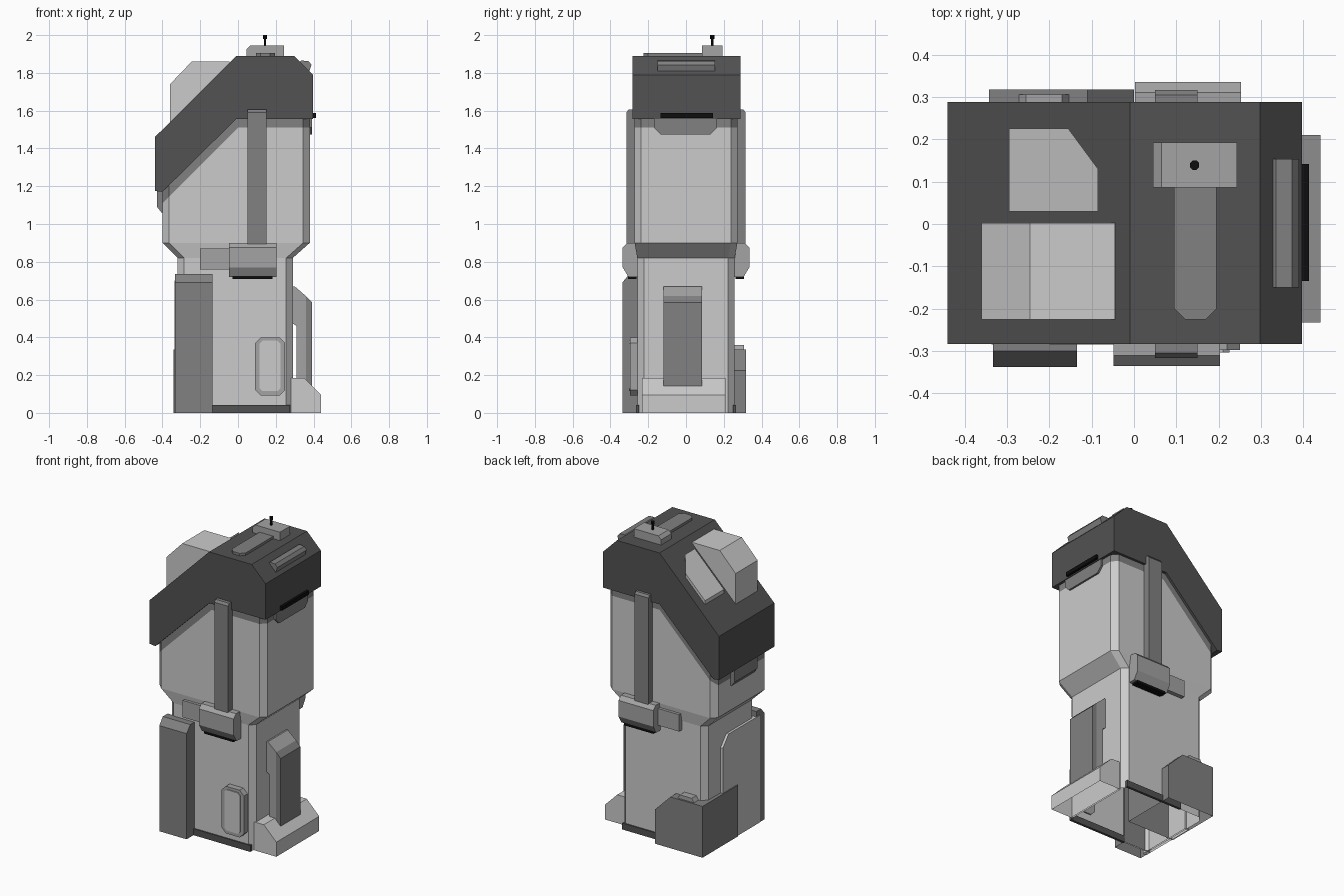
import bpy, bmesh
from mathutils import Vector

if "Cube" in bpy.data.objects:
    bpy.data.objects.remove(bpy.data.objects["Cube"])


def material(name, v):
    m = bpy.data.materials.new(name)
    m.diffuse_color = (v, v, v, 1)
    m.use_nodes = True
    m.node_tree.nodes["Principled BSDF"].inputs["Base Color"].default_value = m.diffuse_color
    return m


PALE = material("pale grey", 0.60)
LIGHT = material("light grey", 0.37)
MID = material("mid grey", 0.22)
DARK = material("dark grey", 0.085)
BLACK = material("black", 0.004)


def finish(name, bm, *mats):
    bmesh.ops.recalc_face_normals(bm, faces=bm.faces[:])
    me = bpy.data.meshes.new(name)
    bm.to_mesh(me)
    bm.free()
    for m in mats:
        me.materials.append(m)
    ob = bpy.data.objects.new(name, me)
    bpy.context.collection.objects.link(ob)
    return ob


def prism(name, axis, pts, a, b, mat, hollow=False):
    """Extrude a 2D profile along an axis; hollow leaves the underside open."""
    place = {'x': lambda p, t: (t, p[0], p[1]),
             'y': lambda p, t: (p[0], t, p[1]),
             'z': lambda p, t: (p[0], p[1], t)}[axis]
    bm = bmesh.new()
    ends = [[bm.verts.new(place(p, t)) for p in pts] for t in (a, b)]
    n = len(pts)
    for e in ends:
        bm.faces.new(e)
    for i in range(n):
        j = (i + 1) % n
        bm.faces.new((ends[0][i], ends[0][j], ends[1][j], ends[1][i]))
    bmesh.ops.recalc_face_normals(bm, faces=bm.faces[:])
    if hollow:
        low = [f for f in bm.faces if all(v.co.z < 0.001 for v in f.verts)]
        bmesh.ops.delete(bm, geom=low, context='FACES')
    return finish(name, bm, mat)


def box(name, x, y, z, mat, hollow=False):
    pts = [(x[0], z[0]), (x[1], z[0]), (x[1], z[1]), (x[0], z[1])]
    return prism(name, 'y', pts, y[0], y[1], mat, hollow)


def octagon(x0, x1, y0, y1, c):
    return [(x0 + c, y0), (x1 - c, y0), (x1, y0 + c), (x1, y1 - c),
            (x1 - c, y1), (x0 + c, y1), (x0, y1 - c), (x0, y0 + c)]


# Main shell: chamfered column, flared at the waist, sliced to the roof slope
bm = bmesh.new()
rings = []
for z, x0, x1, w in ((0, -.32, .29, .258), (.82, -.32, .29, .258),
                     (.90, -.40, .38, .272), (1.60, -.40, .38, .272)):
    rings.append([bm.verts.new((p[0], p[1], z)) for p in octagon(x0, x1, -w, w, .035)])
for lo, hi in zip(rings, rings[1:]):
    for i in range(8):
        j = (i + 1) % 8
        bm.faces.new((lo[i], lo[j], hi[j], hi[i]))
bm.faces.new(rings[-1])
slope = Vector((-1, 0, 1)).normalized()


def cut(point, normal, clear):
    geom = bm.verts[:] + bm.edges[:] + bm.faces[:]
    bmesh.ops.bisect_plane(bm, geom=geom, plane_co=point, plane_no=normal, clear_outer=clear)


cut((0, 0, 1.58), slope, True)
cut((0, 0, 1.51), slope, False)
cut((0, 0, 1.51), (0, 0, 1), False)
for f in bm.faces:
    c = f.calc_center_median()
    if c.z > min(1.511, 1.511 + c.x):
        f.material_index = 1
finish("body_shell", bm, PALE, MID)

# Sloped roof cap
prism("roof_cap", 'y', [(-.44, 1.175), (-.44, 1.46), (-.01, 1.89), (.297, 1.89), (.397, 1.79),
                        (.397, 1.555), (-.01, 1.555), (-.40, 1.17)], -.283, .288, DARK)

# Roof equipment
prism("roof_housing", 'y', [(-.36, 1.52), (-.36, 1.74), (-.245, 1.86), (-.045, 1.86),
                            (-.045, 1.84)], -.225, .002, PALE)
hatch = prism("roof_hatch", 'z', [(-.295, .03), (-.085, .03), (-.085, .13), (-.155, .225),
                                  (-.295, .225)], 1.89, 1.915, PALE)
for v in hatch.data.vertices:      # shear the hatch onto the roof slope
    v.co.z += v.co.x + .01
prism("roof_rail", 'z', [(.095, .10), (.195, .10), (.195, -.20), (.17, -.225),
                         (.12, -.225), (.095, -.20)], 1.885, 1.906, MID)
prism("antenna_base", 'y', [(.045, 1.885), (.045, 1.925), (.065, 1.945), (.243, 1.945),
                            (.243, 1.885)], .086, .192, LIGHT)
for name, r, z0, z1 in (("antenna_stem", .006, 1.94, 1.985), ("antenna_tip", .011, 1.98, 2.0)):
    prism(name, 'z', octagon(.143 - r, .143 + r, .139 - r, .139 + r, r * .59), z0, z1, BLACK)
prism("roof_edge_bar", 'y', [(.32, 1.85), (.335, 1.865), (.373, 1.863), (.389, 1.843),
                             (.375, 1.80)], -.15, .153, MID)

# Light fixtures below the roof on both ends
box("end_lamp_strip", (.39, .413), (-.135, .142), (1.562, 1.588), BLACK)
prism("end_lamp_housing", 'x', [(-.17, 1.56), (-.17, 1.51), (-.135, 1.475), (.13, 1.475),
                                (.165, 1.51), (.165, 1.56)], .36, .392, MID)
prism("rear_lamp_housing", 'y', [(-.39, 1.18), (-.428, 1.18), (-.428, 1.09), (-.405, 1.06),
                                 (-.39, 1.06)], -.125, .11, MID)

# Straps and waist boxes on the front and back
for side, s, dx in (("front", -1, 0), ("back", 1, .05)):
    prism(side + "_strap", 'x', [(s * .26, .87), (s * .316, .87), (s * .316, 1.59),
                                 (s * .305, 1.605), (s * .26, 1.605)], .05, .15, MID)
    prism(side + "_waist_box", 'x', [(s * .25, .90), (s * .31, .90), (s * .335, .875),
                                     (s * .335, .77), (s * .305, .72), (s * .25, .72)],
          -.048 + dx, .203 + dx, LIGHT)
    box(side + "_waist_lamp", (-.03 + dx, .183 + dx), sorted((s * .262, s * .308)),
        (.708, .73), BLACK)
    box(side + "_waist_plate", (-.20 + dx, -.04 + dx), sorted((s * .25, s * .285)),
        (.76, .87), LIGHT)
    box(side + "_base_band", (-.14, .275), sorted((s * .25, s * .266)), (0, .042), DARK)

# Front corner post and the side panel behind it
prism("corner_post", 'x', [(-.25, 0), (-.337, 0), (-.337, .69), (-.30, .735), (-.25, .735)],
      -.333, -.135, MID, True)
prism("side_panel", 'x', [(-.285, 0), (.10, 0), (.10, .63), (.04, .70), (-.285, .70)],
      -.336, -.31, PALE, True)

# Front access door with a raised frame
prism("door_frame", 'y', octagon(.09, .25, .092, .40, .03), -.25, -.297, LIGHT)
prism("door_panel", 'y', octagon(.115, .225, .115, .382, .015), -.26, -.303, PALE)

# Corner cabinet with a small lid
prism("corner_cabinet", 'y', [(-.342, 0), (-.342, .335), (-.11, .335), (0, .225), (0, 0)],
      -.05, .318, MID, True)
prism("cabinet_lid", 'y', [(-.275, .33), (-.255, .36), (-.17, .36), (-.15, .33)],
      .20, .306, LIGHT)

# End step and the hanging vertical unit above it
prism("end_step", 'y', [(.28, 0), (.28, .185), (.35, .185), (.44, .095), (.44, 0)],
      -.233, .21, PALE, True)
prism("hanging_unit", 'y', [(.28, .67), (.30, .67), (.36, .618), (.36, .14), (.31, .14),
                            (.31, .46), (.28, .48)], -.12, .085, LIGHT)
prism("hanging_unit_cover", 'y', [(.36, .618), (.392, .585), (.392, .14), (.36, .14)],
      -.12, .085, MID)
